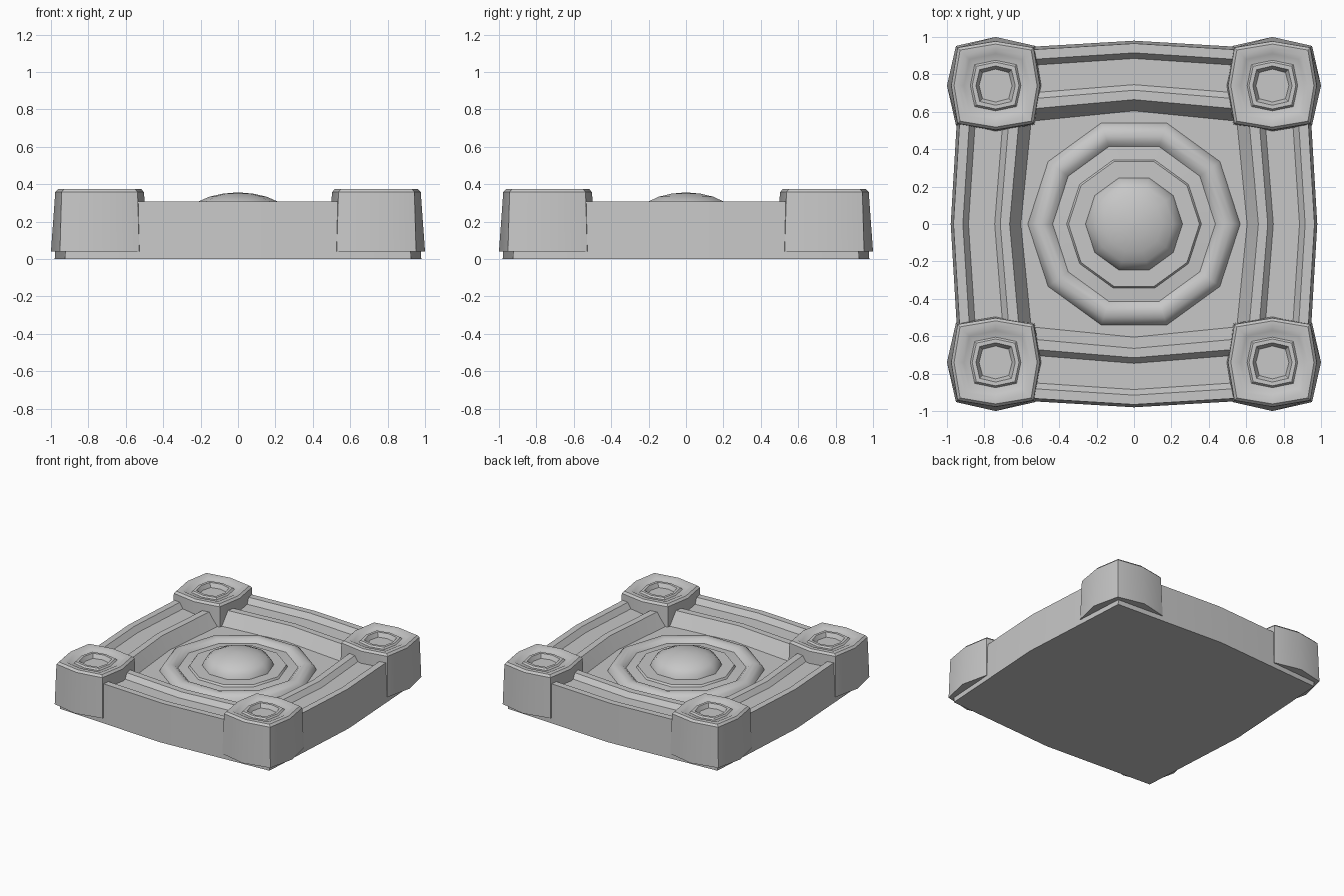
import bpy, bmesh, math

if "Cube" in bpy.data.objects:
    bpy.data.objects.remove(bpy.data.objects["Cube"], do_unlink=True)

stone = bpy.data.materials.new("grey stone")
stone.use_nodes = True
GREY = (0.57, 0.57, 0.57, 1)
stone.diffuse_color = GREY
stone.node_tree.nodes["Principled BSDF"].inputs["Base Color"].default_value = GREY


def bowed_square(mid, corner):
    """Eight points of a square whose sides bow out in the middle."""
    m, c = mid, corner
    return [(m, 0), (c, c), (0, m), (-c, c), (-m, 0), (-c, -c), (0, -m), (c, -c)]


def regular(radius, sides=10):
    step = math.tau / sides
    return [(radius * math.cos(i * step), radius * math.sin(i * step)) for i in range(sides)]


def loft(name, rings, centre=(0, 0), angle=35):
    """Skin a list of (outline, height) rings and cap both ends."""
    bm = bmesh.new()
    loops = [[bm.verts.new((x + centre[0], y + centre[1], z)) for x, y in outline]
             for outline, z in rings]
    for low, high in zip(loops, loops[1:]):
        n = len(low)
        for i in range(n):
            j = (i + 1) % n
            bm.faces.new((low[i], low[j], high[j], high[i]))
    bm.faces.new(loops[0][::-1])
    bm.faces.new(loops[-1])
    bmesh.ops.recalc_face_normals(bm, faces=bm.faces[:])
    mesh = bpy.data.meshes.new(name)
    bm.to_mesh(mesh)
    bm.free()
    mesh.materials.append(stone)
    obj = bpy.data.objects.new(name, mesh)
    bpy.context.collection.objects.link(obj)
    bpy.ops.object.select_all(action="DESELECT")
    obj.select_set(True)
    bpy.context.view_layer.objects.active = obj
    bpy.ops.object.shade_smooth_by_angle(angle=math.radians(angle))
    return obj


# Slab with outer lip, channel, inner ledge and sunken floor
slab = [(0.98, 0), (0.965, 0.307), (0.915, 0.307), (0.885, 0.265), (0.745, 0.265),
        (0.715, 0.302), (0.665, 0.302), (0.605, 0.2)]
loft("slab", [(bowed_square(r, r - 0.055), z) for r, z in slab], angle=20)

# Rounded ridge around the centre, with the raised disc inside it
ridge = [(0.57, 0.195), (0.555, 0.228), (0.525, 0.248), (0.49, 0.253),
         (0.46, 0.245), (0.435, 0.222), (0.36, 0.228), (0.35, 0.242), (0.25, 0.242)]
loft("centre_ridge", [(regular(r), z) for r, z in ridge], angle=40)

# Shallow dome
base, top, radius = 0.24, 0.355, 0.26
dome = [(radius * math.cos(t), base + (top - base) * math.sin(t))
        for t in (math.radians(a) for a in (0, 18, 36, 54, 72, 86))]
loft("dome", [(regular(r), z) for r, z in dome], angle=45)

# Corner posts with stepped, hollowed tops
post = [(0.26, 0.212, 0.04), (0.237, 0.203, 0.358), (0.222, 0.19, 0.374),
        (0.19, 0.16, 0.374), (0.17, 0.14, 0.362), (0.135, 0.112, 0.355),
        (0.125, 0.103, 0.367), (0.105, 0.085, 0.367), (0.088, 0.07, 0.335)]
for side, sx in (("left", 1), ("right", -1)):
    for end, sy in (("front", -1), ("back", 1)):
        loft(f"{end}_{side}_post", [(bowed_square(m, c), z) for m, c, z in post],
             (0.74 * sx, 0.74 * sy))
